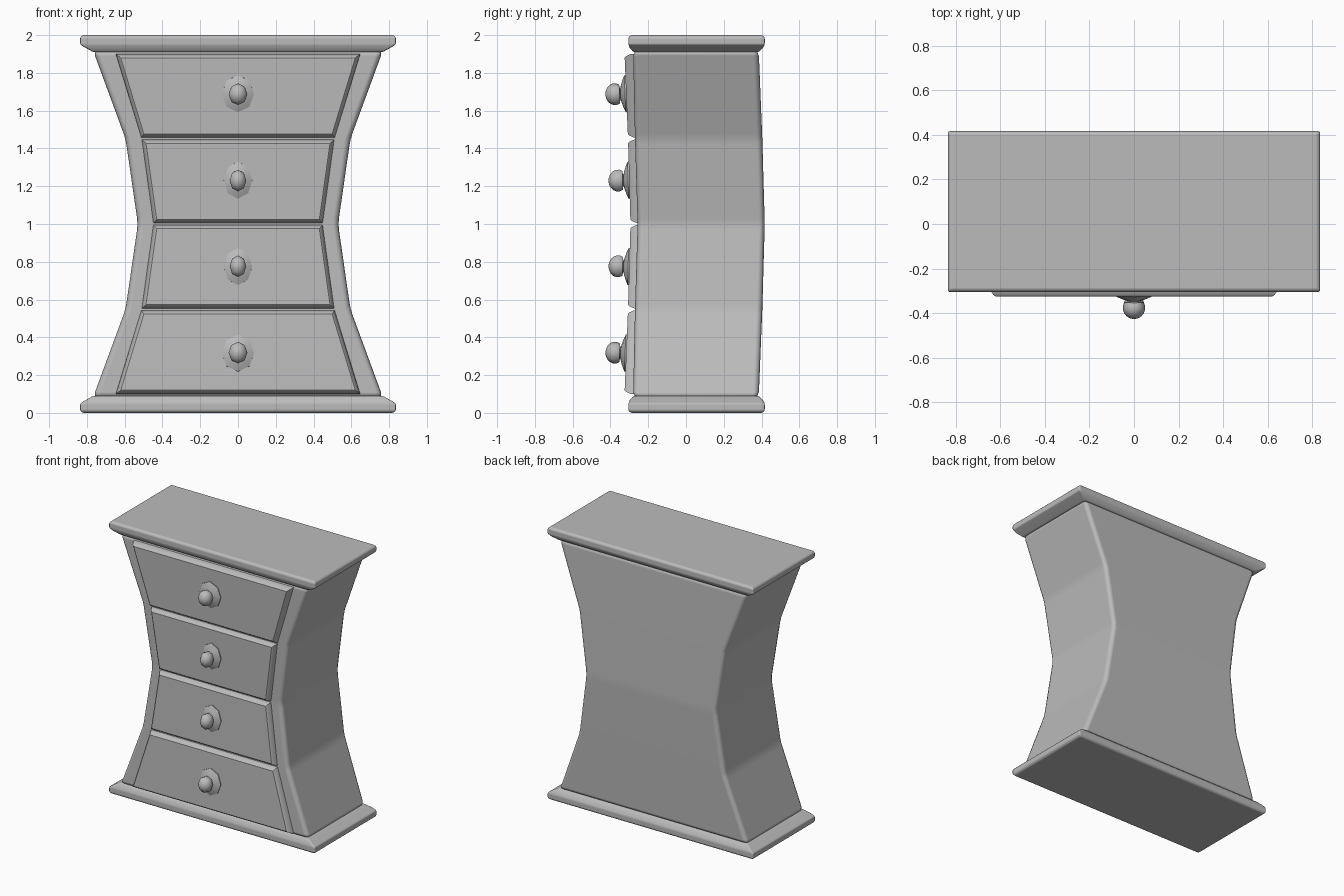
import bpy, bmesh, math
from mathutils import Matrix, Vector

if "Cube" in bpy.data.objects:
    bpy.data.objects.remove(bpy.data.objects["Cube"], do_unlink=True)

GREY = (0.5, 0.5, 0.5, 1)
grey = bpy.data.materials.new("plain grey")
grey.use_nodes = True
grey.diffuse_color = GREY
grey.node_tree.nodes["Principled BSDF"].inputs["Base Color"].default_value = GREY


def loft(name, rings, bevel=0.0, limit=30, segments=2, smooth=35):
    """Skin a stack of equal-length rings and cap both ends."""
    bm = bmesh.new()
    loops = [[bm.verts.new(p) for p in ring] for ring in rings]
    n = len(loops[0])
    for a, b in zip(loops, loops[1:]):
        for i in range(n):
            j = (i + 1) % n
            bm.faces.new((a[i], a[j], b[j], b[i]))
    bm.faces.new(loops[0][::-1])
    bm.faces.new(loops[-1])
    bmesh.ops.recalc_face_normals(bm, faces=bm.faces)
    mesh = bpy.data.meshes.new(name)
    bm.to_mesh(mesh)
    bm.free()
    obj = bpy.data.objects.new(name, mesh)
    bpy.context.collection.objects.link(obj)
    mesh.materials.append(grey)
    bpy.ops.object.select_all(action="DESELECT")
    obj.select_set(True)
    bpy.context.view_layer.objects.active = obj
    if bevel:
        mesh.polygons.foreach_set("use_smooth", [True] * len(mesh.polygons))
        mod = obj.modifiers.new("soft edges", "BEVEL")
        mod.width = bevel
        mod.segments = segments
        mod.limit_method = "ANGLE"
        mod.angle_limit = math.radians(limit)
        mod.harden_normals = True
    else:
        bpy.ops.object.shade_smooth_by_angle(angle=math.radians(smooth))
    return obj


def rect(half, front, back, z):
    return [(-half, front, z), (half, front, z), (half, back, z), (-half, back, z)]


def lerp(table, z):
    """Read a value at height z from (height, value) pairs, mirrored about z = 1."""
    d = abs(z - 1)
    for (a, va), (b, vb) in zip(table, table[1:]):
        if d <= b:
            return va + (vb - va) * (d - a) / (b - a)
    return table[-1][1]


# Waisted cabinet body
levels = [(0.08, 0.768, -0.28, 0.385), (0.55, 0.595, -0.27, 0.404),
          (1.0, 0.53, -0.256, 0.417), (1.45, 0.595, -0.27, 0.404),
          (1.92, 0.768, -0.28, 0.385)]
loft("cabinet_body", [rect(h, f, b, z) for z, h, f, b in levels], 0.03, 1.5)

# Moulded base and top boards
moulding = [(0.0, 0.822, -0.293, 0.405), (0.012, 0.836, -0.305, 0.417),
            (0.05, 0.836, -0.305, 0.417), (0.067, 0.808, -0.298, 0.408),
            (0.09, 0.766, -0.279, 0.384)]
for name, flip in (("base_board", False), ("top_board", True)):
    loft(name, [rect(h, f, b, 2 - z if flip else z) for z, h, f, b in moulding], 0.008, 20)

# Four drawers with bevelled fronts
width = [(0, 0.452), (0.45, 0.515), (0.91, 0.655)]
face_y = [(0, -0.294), (0.45, -0.307), (0.91, -0.326)]
drawers = [("bottom", 0.095, 0.548), ("lower", 0.548, 1.0),
           ("upper", 1.0, 1.452), ("top", 1.452, 1.905)]


def drawer_ring(z0, z1, inset, y):
    a, b = z0 + inset, z1 - inset
    wa, wb = lerp(width, a) - inset, lerp(width, b) - inset
    return [(-wa, y(a), a), (wa, y(a), a), (wb, y(b), b), (-wb, y(b), b)]


# Knob: oval backplate, neck and ball, as (depth, radius)
profile = [(-0.005, 0.098), (0.006, 0.098), (0.016, 0.075), (0.026, 0.045),
           (0.03, 0.028), (0.034, 0.04)]
ball = [math.radians(t) for t in (60, 80, 100, 120, 140, 160, 176)]
profile += [(0.06 - 0.05 * math.cos(t), 0.058 * math.sin(t)) for t in ball]

for name, z0, z1 in drawers:
    loft(name + "_drawer", [
        drawer_ring(z0, z1, 0.004, lambda z: -0.25),
        drawer_ring(z0, z1, 0.006, lambda z: lerp(face_y, z) + 0.03),
        drawer_ring(z0, z1, 0.017, lambda z: lerp(face_y, z) + 0.006),
        drawer_ring(z0, z1, 0.025, lambda z: lerp(face_y, z)),
    ], smooth=32)

    zc = 1 + ((z0 + z1) / 2 - 1) * 1.012 + 0.003
    tilt = math.atan((lerp(face_y, z0 + 0.02) - lerp(face_y, z1 - 0.02)) / (z1 - z0 - 0.04))
    oval = 0.87 if name in ("bottom", "top") else 0.77
    place = Matrix.Translation(Vector((0, lerp(face_y, zc), zc))) @ Matrix.Rotation(tilt, 4, "X")
    loft(name + "_knob", [
        [place @ Vector((oval * r * math.sin(k * math.pi / 4), -d, r * math.cos(k * math.pi / 4)))
         for k in range(8)] for d, r in profile], smooth=50)
